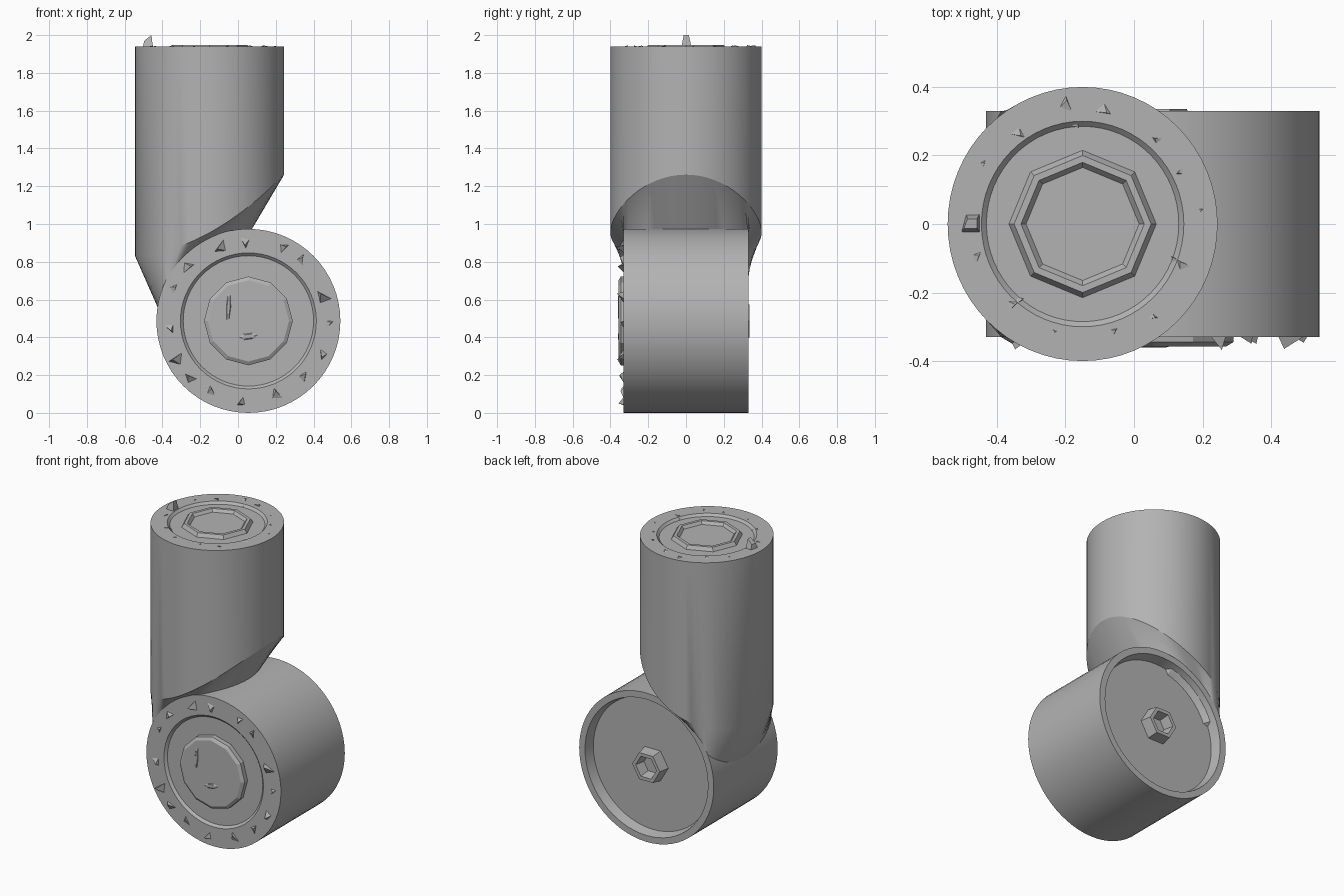
import bpy, bmesh, math, random
from mathutils import Matrix, Vector

if "Cube" in bpy.data.objects:
    bpy.data.objects.remove(bpy.data.objects["Cube"])

random.seed(4)
grey = bpy.data.materials.new("light grey")
grey.diffuse_color = (0.45, 0.45, 0.45, 1)
grey.use_nodes = True
grey.node_tree.nodes["Principled BSDF"].inputs["Base Color"].default_value = grey.diffuse_color

CX, CZ, R = 0.055, 0.487, 0.487      # horizontal joint housing
TX, TOP = -0.15, 1.94                # upright tube
FRONT = Matrix.Translation((CX, 0, CZ)) @ Matrix.Rotation(math.pi / 2, 4, 'X')  # local z -> -y
BACK = Matrix.Translation((CX, 0, CZ)) @ Matrix.Rotation(-math.pi / 2, 4, 'X')  # local z -> +y
UP = Matrix.Translation((TX, 0, 0))


def finish(name, bm, smooth=True):
    bmesh.ops.remove_doubles(bm, verts=bm.verts, dist=1e-5)
    bmesh.ops.recalc_face_normals(bm, faces=bm.faces)
    me = bpy.data.meshes.new(name)
    bm.to_mesh(me)
    bm.free()
    me.materials.append(grey)
    ob = bpy.data.objects.new(name, me)
    bpy.context.collection.objects.link(ob)
    if smooth:
        bpy.ops.object.select_all(action='DESELECT')
        ob.select_set(True)
        bpy.context.view_layer.objects.active = ob
        bpy.ops.object.shade_smooth_by_angle(angle=math.radians(25))
    return ob


def loft(name, rings, smooth=True):
    """Skin a list of point rings and cap both ends."""
    bm = bmesh.new()
    vs = [[bm.verts.new(p) for p in ring] for ring in rings]
    n = len(vs[0])
    for a, b in zip(vs, vs[1:]):
        for i in range(n):
            j = (i + 1) % n
            bm.faces.new((a[i], a[j], b[j], b[i]))
    bm.faces.new(vs[0])
    bm.faces.new(vs[-1])
    return finish(name, bm, smooth)


def lathe(name, profile, n, mat, smooth=True):
    rings = [[mat @ Vector((r * math.cos(2 * math.pi * i / n), r * math.sin(2 * math.pi * i / n), h))
              for i in range(n)] for r, h in profile]
    return loft(name, rings, smooth)


def chips(name, mat, count, radius, level, size, height):
    """Ring of small angular bolt remnants on a flat face."""
    bm = bmesh.new()
    for k in range(count):
        a = 2 * math.pi * (k + random.uniform(-0.25, 0.25)) / count
        c = Vector((radius * math.cos(a), radius * math.sin(a), level))
        t = random.uniform(0, 6.28)
        s = size * random.uniform(0.6, 1.1)
        base = [bm.verts.new(mat @ (c + Vector((s * math.cos(t + q), s * math.sin(t + q), -0.01))))
                for q in (0, 1.7, 3.4)]
        tip = bm.verts.new(mat @ (c + Vector((s * 0.5 * math.cos(t), s * 0.5 * math.sin(t),
                                              height * random.uniform(0.3, 1)))))
        for i in range(3):
            bm.faces.new((base[i], base[(i + 1) % 3], tip))
        bm.faces.new(base)
    return finish(name, bm, False)


# Horizontal housing: stepped front face, recessed back face
lathe("joint_housing", [(0.1, 0.315), (0.345, 0.315), (0.36, 0.33), (R, 0.33), (R, -0.33),
                        (0.445, -0.33), (0.43, -0.265), (0.1, -0.265)], 64, FRONT)
# Front cap, back hub, front chips
lathe("front_cap", [(0.235, 0.30), (0.235, 0.345), (0.215, 0.357)], 12, FRONT, False)
lathe("back_hub", [(0.115, 0.25), (0.10, 0.335), (0.075, 0.335), (0.06, 0.27)], 6, BACK, False)
chips("front_bolts", FRONT, 16, 0.425, 0.33, 0.05, 0.04)

# Two small slots marked on the front cap
for i, (x, z, w, h, rot) in enumerate([(-0.05, 0.56, 0.014, 0.09, 3), (0.055, 0.405, 0.06, 0.02, -8)]):
    m = Matrix.Translation((x, -0.355, z)) @ Matrix.Rotation(math.radians(rot), 4, 'Y')
    pts = [Vector((w * math.cos(q * math.pi / 3), 0, h * math.sin(q * math.pi / 3))) for q in range(6)]
    loft("cap_slot_%d" % (i + 1), [[m @ p for p in pts],
                                  [m @ (p * 0.6 + Vector((0, -0.006, 0))) for p in pts]], False)

# Upright tube: stepped top, slanted lower edge blending onto the housing
N = 64
angles = [2 * math.pi * i / N for i in range(N)]


def ring(r, z):
    return [Vector((TX + r * 0.985 * math.cos(t), r * math.sin(t), z)) for t in angles]


lower, foot, core = [], [], []
for t in angles:
    c, s = math.cos(t), math.sin(t)
    x = TX + 0.394 * c
    lower.append(Vector((x, 0.4 * s, 0.83 + 0.55 * (x + 0.54) - 0.09 * s * s)))
    phi = math.radians(130 - 42 * c)
    y = 0.329 * max(-1, min(1, 1.3 * s))
    foot.append(Vector((CX + 0.483 * math.cos(phi), y, CZ + 0.483 * math.sin(phi))))
    core.append(Vector((CX + 0.40 * math.cos(phi), y * 0.8, CZ + 0.40 * math.sin(phi))))
loft("upright_tube", [ring(0.15, 1.925), ring(0.285, 1.925), ring(0.30, TOP), ring(0.4, TOP),
                      lower, foot, core])
# Octagonal collar in the top, bolt remnants and the locating pin
lathe("top_collar", [(0.225, 1.91), (0.20, 1.948), (0.18, 1.948), (0.165, 1.93)], 8, UP, False)
chips("top_bolts", UP, 14, 0.335, TOP, 0.055, 0.008)
pin = [Vector((-0.505, -0.025, 1.93)), Vector((-0.45, -0.025, 1.93)), Vector((-0.45, 0.03, 1.93)),
       Vector((-0.49, 0.03, 1.93))]
loft("locating_pin", [pin, [Vector((p.x * 0.7 - 0.143, p.y * 0.5, 1.97 if p.x < -0.46 else 2.0))
                            for p in pin]], False)
